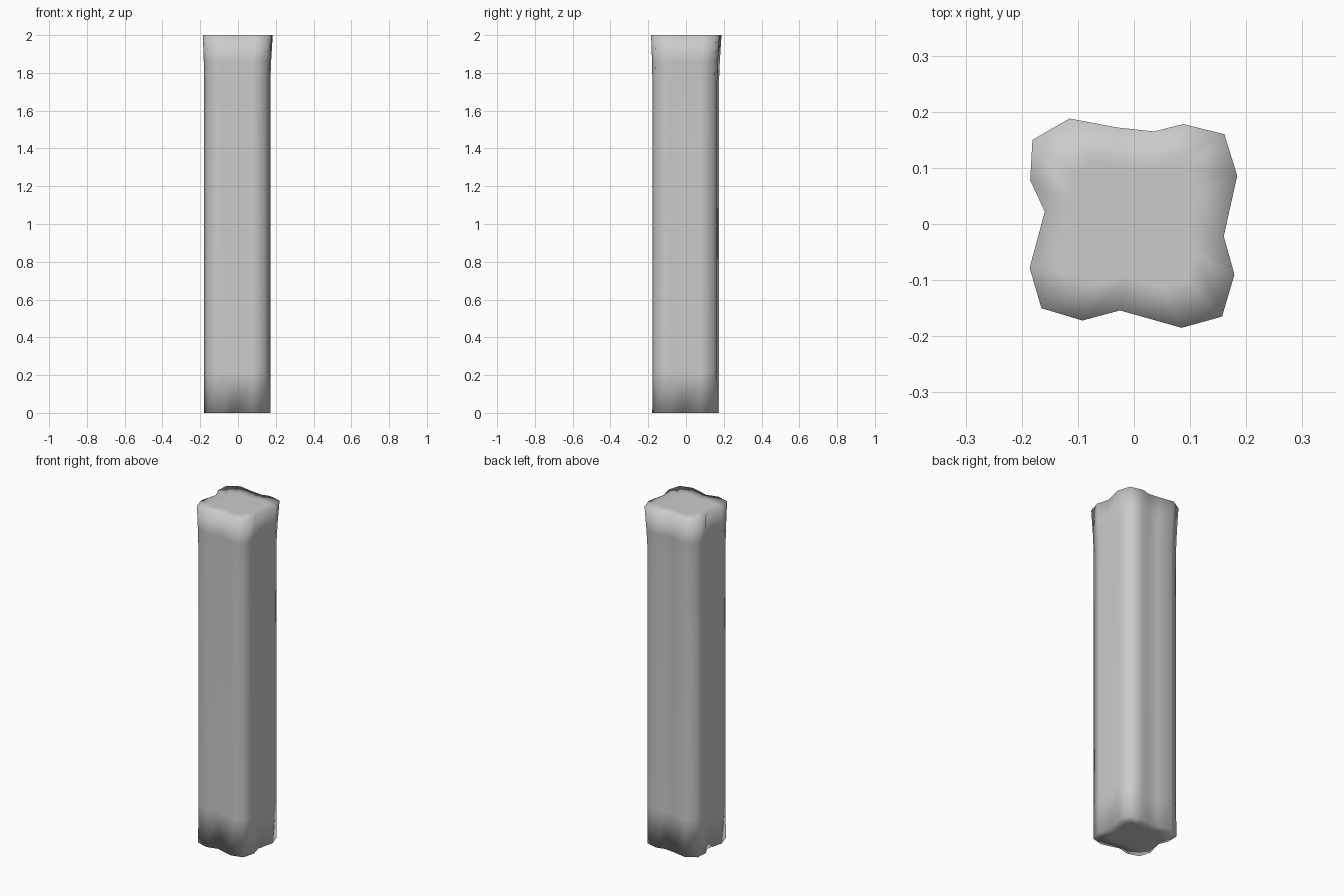
import bpy, bmesh

if "Cube" in bpy.data.objects:
    bpy.data.objects.remove(bpy.data.objects["Cube"])

# Lobed cross-section of the post at its flared top
OUTLINE = [(-0.181, 0.15), (-0.185, 0.078), (-0.159, 0.022), (-0.186, -0.078),
           (-0.165, -0.15), (-0.092, -0.172), (-0.025, -0.154), (0.085, -0.185),
           (0.157, -0.165), (0.179, -0.09), (0.160, -0.022), (0.184, 0.086),
           (0.161, 0.16), (0.088, 0.178), (0.035, 0.165), (-0.03, 0.172),
           (-0.115, 0.188)]

# Rings up the shaft: height, scale, small sideways offset
RINGS = [(0, 0.95, -0.003), (0.22, 0.945, -0.003), (1.75, 0.945, -0.003),
         (1.86, 0.963, -0.002), (2.0, 1.0, 0)]

bm = bmesh.new()
rings = [[bm.verts.new((x * s + o, y * s + o, z)) for x, y in OUTLINE]
         for z, s, o in RINGS]
n = len(OUTLINE)

# Shaft walls
for low, high in zip(rings, rings[1:]):
    for i in range(n):
        j = (i + 1) % n
        bm.faces.new((low[i], low[j], high[j], high[i]))

# End caps, each with a flat inner panel
for ring, z in ((rings[0], 0), (rings[-1], 2)):
    inner = [bm.verts.new((v.co.x * 0.6, v.co.y * 0.6, z)) for v in ring]
    for i in range(n):
        j = (i + 1) % n
        bm.faces.new((ring[i], ring[j], inner[j], inner[i]))
    bm.faces.new(inner)

bmesh.ops.recalc_face_normals(bm, faces=bm.faces)
for f in bm.faces:
    f.smooth = True
mesh = bpy.data.meshes.new("post")
bm.to_mesh(mesh)
bm.free()
bpy.context.collection.objects.link(bpy.data.objects.new("post", mesh))
